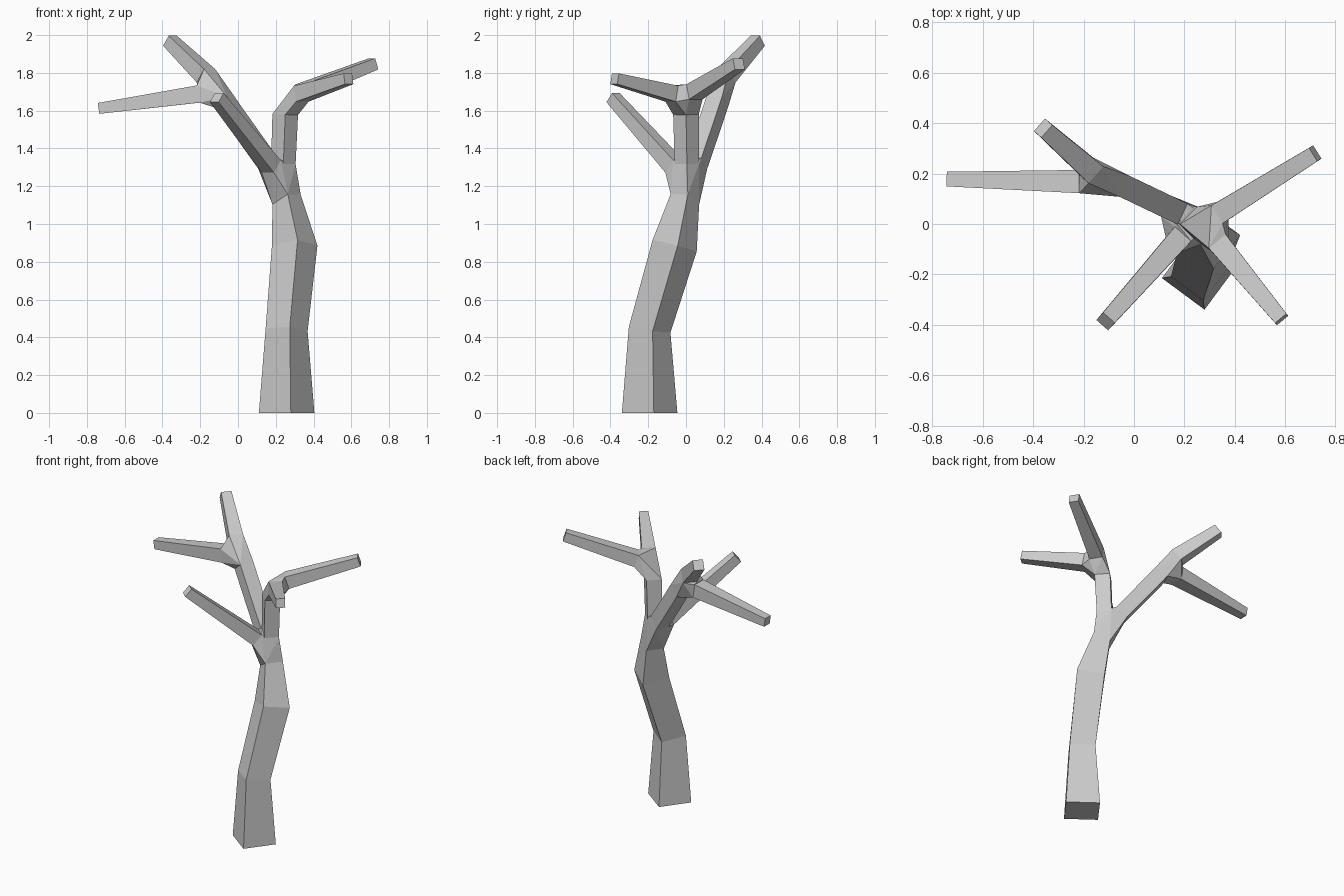
import bpy, bmesh, math
from mathutils import Vector

if "Cube" in bpy.data.objects:
    bpy.data.objects.remove(bpy.data.objects["Cube"])

bm = bmesh.new()


def limb(nodes, yaw=None, end_dir=None, cap_start=False, cap_end=False):
    """Loft square rings along nodes (x, y, z, half_width); return first and last ring."""
    pts = [Vector(n[:3]) for n in nodes]
    rings = []
    for i, n in enumerate(nodes):
        t = Vector()
        if i > 0:
            t += (pts[i] - pts[i - 1]).normalized()
        if i < len(pts) - 1:
            t += (pts[i + 1] - pts[i]).normalized()
        elif end_dir:
            t = Vector(end_dir)
        t.normalize()
        if yaw is None:
            side = Vector((0, 0, 1)).cross(t)
        else:
            side = Vector((math.cos(yaw), math.sin(yaw), 0))
            side -= t * side.dot(t)
        side.normalize()
        up = t.cross(side)
        rings.append([bm.verts.new(pts[i] + (side * a + up * b) * n[3])
                      for a, b in ((-1, -1), (1, -1), (1, 1), (-1, 1))])
    for r, s in zip(rings, rings[1:]):
        for k in range(4):
            j = (k + 1) % 4
            bm.faces.new((r[k], r[j], s[j], s[k]))
    if cap_start:
        bm.faces.new(rings[0][::-1])
    if cap_end:
        bm.faces.new(rings[-1])
    return rings[0], rings[-1]


def fork(*rings):
    """Skin the space between limb ends with a hull, leaving the ends open."""
    res = bmesh.ops.convex_hull(bm, input=[v for r in rings for v in r])
    faces = {g for g in res["geom"] if isinstance(g, bmesh.types.BMFace)}
    caps = [f for f in faces if any(all(v in r for v in f.verts) for r in rings)]
    bmesh.ops.delete(bm, geom=caps, context='FACES')


# Trunk
_, trunk_top = limb([(.2575, -.1925, 0, .105), (.2575, -.1925, .44, .0795),
                     (.30, -.06, .885, .086), (.257, -.006, 1.13, .057)],
                    yaw=math.radians(53.5), end_dir=(-.38, .3, .9), cap_start=True)

# Front-left branch
front_left, _ = limb([(.176, -.06, 1.305, .043), (-.1125, -.386, 1.669, .031)], cap_end=True)

# Upright stem with its two twigs
stem_low, stem_top = limb([(.24, .005, 1.32, .046), (.25, 0, 1.58, .048)],
                          yaw=math.radians(45))
twig_front, _ = limb([(.335, -.075, 1.69, .043), (.585, -.378, 1.769, .029)], cap_end=True)
twig_back, _ = limb([(.34, .045, 1.70, .042), (.718, .28, 1.848, .031)], cap_end=True)

# Back-left bough with its two twigs
bough_low, bough_top = limb([(.16, .055, 1.32, .046), (-.018, .14, 1.57, .046),
                             (-.07, .165, 1.645, .046)])
twig_high, _ = limb([(-.17, .212, 1.785, .044), (-.36, .38, 1.97, .033)], cap_end=True)
twig_left, _ = limb([(-.21, .168, 1.688, .046), (-.738, .178, 1.612, .029)], cap_end=True)

# Forks joining the limbs
fork(trunk_top, front_left, stem_low, bough_low)
fork(stem_top, twig_front, twig_back)
fork(bough_top, twig_high, twig_left)

bmesh.ops.recalc_face_normals(bm, faces=bm.faces)
mesh = bpy.data.meshes.new("bare_tree")
bm.to_mesh(mesh)
bm.free()
bpy.context.collection.objects.link(bpy.data.objects.new("bare_tree", mesh))
